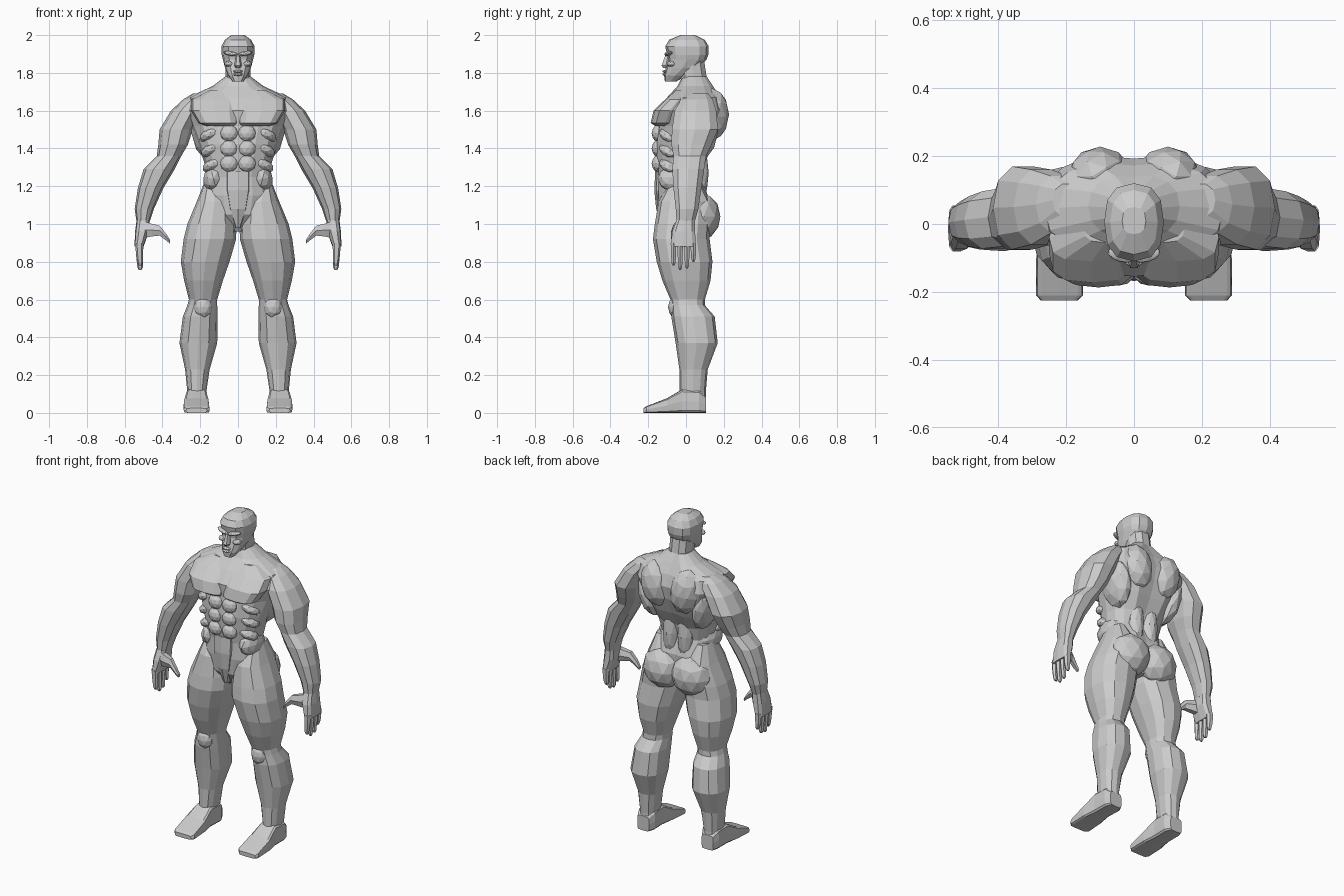
import bpy, bmesh
from math import cos, sin, pi, radians
from mathutils import Vector, Matrix, Euler


def finish(bm, name, mirror):
    bmesh.ops.recalc_face_normals(bm, faces=bm.faces)
    me = bpy.data.meshes.new(name)
    bm.to_mesh(me)
    bm.free()
    ob = bpy.data.objects.new(name, me)
    bpy.context.collection.objects.link(ob)
    if mirror:
        ob.modifiers.new("Mirror", 'MIRROR').use_mirror_merge = False
    return ob


def loft(name, sections, n=12, p=2.3, axis='z', mirror=True, groove=0.0):
    """Skin faceted rings; section = (t, a0, a1, b0, b1): position and bounds."""
    bm = bmesh.new()
    rings = []
    for t, a0, a1, b0, b1 in sections:
        ring = []
        for i in range(n):
            c, s = cos(2 * pi * i / n), sin(2 * pi * i / n)
            u = (abs(c) ** (2 / p)) * (1 if c > 0 else -1)
            v = (abs(s) ** (2 / p)) * (1 if s > 0 else -1)
            if abs(c) < 0.01 and s > 0:
                v -= groove
            a = (a0 + a1) / 2 + u * (a1 - a0) / 2
            b = (b0 + b1) / 2 + v * (b1 - b0) / 2
            co = {'z': (a, b, t), 'y': (a, t, b), 'x': (t, a, b)}[axis]
            ring.append(bm.verts.new(co))
        rings.append(ring)
    for r, q in zip(rings, rings[1:]):
        for i in range(n):
            j = (i + 1) % n
            bm.faces.new((r[i], r[j], q[j], q[i]))
    bm.faces.new(rings[0])
    bm.faces.new(rings[-1])
    return finish(bm, name, mirror)


def muscle(name, loc, size, rot=(0, 0, 0), mirror=True):
    """Faceted ellipsoid."""
    bm = bmesh.new()
    m = Matrix.LocRotScale(Vector(loc), Euler([radians(r) for r in rot]), Vector(size))
    bmesh.ops.create_icosphere(bm, subdivisions=2, radius=1, matrix=m)
    return finish(bm, name, mirror)


def centred(rows):
    return [(z, -w, w, f, b) for z, w, f, b in rows]


# Torso: half width, front and back per height
loft("torso", centred([
    (0.96, 0.03, -0.08, 0.08), (1.05, 0.15, -0.145, 0.12),
    (1.15, 0.18, -0.155, 0.125), (1.25, 0.165, -0.15, 0.09),
    (1.33, 0.18, -0.16, 0.11), (1.42, 0.21, -0.165, 0.16),
    (1.52, 0.25, -0.15, 0.20), (1.60, 0.285, -0.155, 0.215),
    (1.67, 0.265, -0.10, 0.19), (1.73, 0.135, -0.045, 0.15),
    (1.78, 0.068, -0.02, 0.115)]), n=16, mirror=False, groove=0.12)

# Chest, abdomen and back muscles
loft("chest_muscle", [
    (1.52, 0.01, 0.17, -0.165, -0.05), (1.535, 0.0, 0.21, -0.187, -0.03),
    (1.60, 0.0, 0.25, -0.172, 0.0), (1.66, 0.0, 0.25, -0.11, 0.03),
    (1.71, 0.02, 0.15, -0.055, 0.05)], p=3)
for i, z in enumerate((1.48, 1.40, 1.32)):
    muscle(f"abdominal_{i}", (0.047, -0.148, z), (0.048, 0.034, 0.045))
    muscle(f"rib_muscle_{i}", (0.15 - 0.008 * i, -0.09, z - 0.01),
           (0.062, 0.05, 0.032), (0, 25, 35))
loft("lower_abdomen", centred([
    (0.98, 0.012, -0.13, -0.06), (1.08, 0.05, -0.158, -0.06),
    (1.18, 0.07, -0.168, -0.06), (1.28, 0.07, -0.163, -0.06)]), n=8, p=3, mirror=False)
muscle("waist_muscle", (0.13, -0.05, 1.24), (0.055, 0.10, 0.075), (0, -10, 0))
muscle("side_back_muscle", (0.185, 0.06, 1.49), (0.065, 0.11, 0.16), (0, 12, 0))
muscle("shoulder_blade", (0.10, 0.14, 1.58), (0.095, 0.088, 0.14), (0, 10, 0))
muscle("lower_back_muscle", (0.05, 0.07, 1.27), (0.05, 0.05, 0.16))
muscle("buttock", (0.10, 0.08, 1.04), (0.125, 0.103, 0.125), (0, 0, -8))

# Legs
loft("leg", [
    (1.23, 0.10, 0.175, -0.08, 0.07), (1.12, 0.03, 0.218, -0.145, 0.13),
    (1.0, 0.008, 0.268, -0.165, 0.13), (0.92, 0.01, 0.288, -0.175, 0.125),
    (0.80, 0.045, 0.303, -0.155, 0.14), (0.70, 0.08, 0.285, -0.125, 0.13),
    (0.60, 0.11, 0.26, -0.082, 0.10), (0.57, 0.11, 0.268, -0.078, 0.10),
    (0.51, 0.108, 0.292, -0.078, 0.152), (0.37, 0.11, 0.31, -0.055, 0.168),
    (0.23, 0.15, 0.28, -0.035, 0.115), (0.11, 0.168, 0.268, -0.035, 0.105),
    (0.04, 0.165, 0.27, -0.03, 0.105)])
muscle("kneecap", (0.185, -0.055, 0.56), (0.05, 0.04, 0.06))
loft("foot", [
    (-0.225, 0.165, 0.275, 0.0, 0.025), (-0.21, 0.15, 0.288, 0.0, 0.035),
    (-0.10, 0.153, 0.288, 0.0, 0.078), (-0.02, 0.165, 0.275, 0.0, 0.125),
    (0.07, 0.162, 0.275, 0.0, 0.12), (0.105, 0.18, 0.26, 0.0, 0.09)], p=6, axis='y')

# Arms
loft("arm", [
    (1.69, 0.15, 0.24, 0.02, 0.12), (1.66, 0.15, 0.29, -0.03, 0.145),
    (1.60, 0.19, 0.355, -0.065, 0.165), (1.50, 0.24, 0.415, -0.08, 0.175),
    (1.42, 0.265, 0.422, -0.082, 0.14), (1.36, 0.30, 0.43, -0.07, 0.11),
    (1.29, 0.335, 0.50, -0.076, 0.10), (1.19, 0.395, 0.53, -0.07, 0.085),
    (1.08, 0.445, 0.547, -0.057, 0.068), (1.01, 0.468, 0.537, -0.052, 0.048)], n=10)

# Hands
loft("palm", [
    (1.02, 0.468, 0.537, -0.052, 0.048), (0.96, 0.472, 0.545, -0.075, 0.05),
    (0.88, 0.50, 0.548, -0.083, 0.055)], n=10, p=3)
for i, (y, tip) in enumerate(((-0.066, 0.78), (-0.031, 0.757), (0.005, 0.765), (0.039, 0.80))):
    loft(f"finger_{i}", [
        (0.90, 0.50, 0.545, y - 0.017, y + 0.017), (0.84, 0.503, 0.54, y - 0.015, y + 0.015),
        (tip + 0.015, 0.503, 0.533, y - 0.012, y + 0.012),
        (tip, 0.51, 0.526, y - 0.006, y + 0.006)], n=6)
loft("thumb", [
    (0.50, -0.065, -0.005, 0.92, 1.02), (0.455, -0.075, -0.02, 0.93, 1.005),
    (0.415, -0.078, -0.035, 0.935, 0.995), (0.38, -0.08, -0.045, 0.91, 0.95),
    (0.36, -0.075, -0.05, 0.895, 0.918)], n=6, axis='x')

# Neck and head
loft("neck", centred([
    (1.68, 0.085, -0.06, 0.13), (1.76, 0.066, -0.03, 0.115),
    (1.86, 0.066, -0.04, 0.10)]), n=10, mirror=False)
loft("head", centred([
    (1.755, 0.03, -0.112, -0.05), (1.785, 0.052, -0.116, 0.0),
    (1.825, 0.068, -0.108, 0.07), (1.87, 0.08, -0.096, 0.108),
    (1.895, 0.086, -0.10, 0.118), (1.94, 0.088, -0.11, 0.12),
    (1.975, 0.07, -0.09, 0.10), (2.0, 0.035, -0.03, 0.05)]), p=2.5, mirror=False)
loft("nose", centred([
    (1.825, 0.012, -0.122, -0.08), (1.838, 0.02, -0.133, -0.08),
    (1.895, 0.01, -0.11, -0.08)]), n=6, mirror=False)
muscle("brow", (0.038, -0.092, 1.902), (0.042, 0.02, 0.012), (0, -10, 15))
muscle("cheekbone", (0.048, -0.078, 1.848), (0.025, 0.025, 0.016), (0, 0, 25))
for i, z in enumerate((1.792, 1.808)):
    muscle(f"lip_{i}", (0, -0.112, z), (0.026, 0.014, 0.008), mirror=False)
